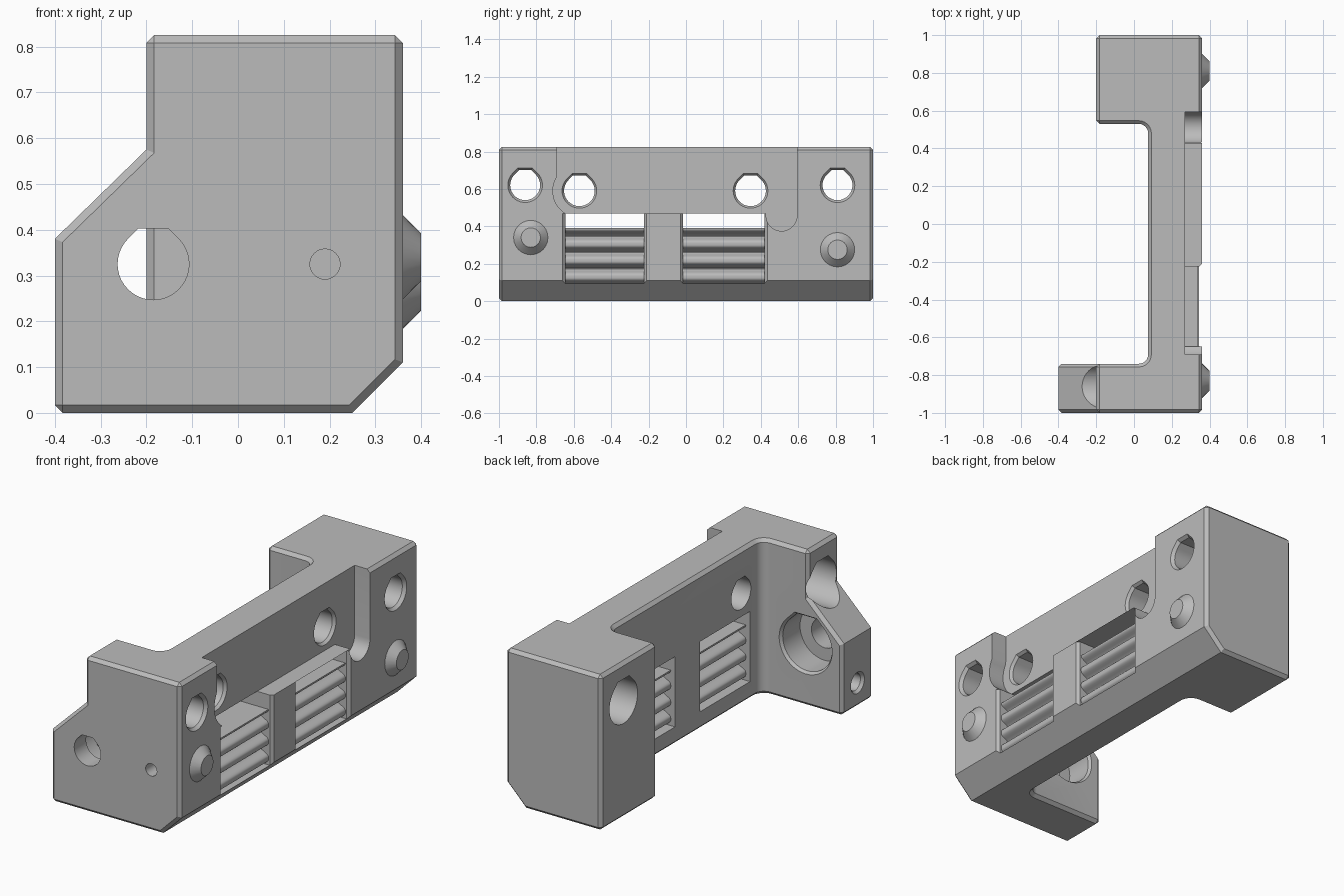
import bpy, bmesh, math
from mathutils import Vector

if "Cube" in bpy.data.objects:
    bpy.data.objects.remove(bpy.data.objects["Cube"], do_unlink=True)

grey = bpy.data.materials.new("plain grey")
grey.use_nodes = True
grey.diffuse_color = (0.5, 0.5, 0.5, 1)
grey.node_tree.nodes["Principled BSDF"].inputs["Base Color"].default_value = (0.5, 0.5, 0.5, 1)


def loft(name, rings):
    """Closed solid through matching rings of points."""
    bm = bmesh.new()
    loops = [[bm.verts.new(p) for p in ring] for ring in rings]
    n = len(loops[0])
    for a, b in zip(loops, loops[1:]):
        for i in range(n):
            bm.faces.new((a[i], a[(i + 1) % n], b[(i + 1) % n], b[i]))
    bm.faces.new(loops[0][::-1])
    bm.faces.new(loops[-1])
    bmesh.ops.recalc_face_normals(bm, faces=bm.faces)
    mesh = bpy.data.meshes.new(name)
    bm.to_mesh(mesh)
    bm.free()
    mesh.materials.append(grey)
    obj = bpy.data.objects.new(name, mesh)
    bpy.context.collection.objects.link(obj)
    return obj


def along_x(name, outline, x0, x1):
    return loft(name, [[(x, y, z) for y, z in outline] for x in (x0, x1)])


def along_y(name, outline, y0, y1):
    return loft(name, [[(x, y, z) for x, z in outline] for y in (y0, y1)])


def rect(a0, a1, b0, b1):
    return [(a0, b0), (a1, b0), (a1, b1), (a0, b1)]


def arc(cx, cy, r, start, end, steps=10):
    angles = [math.radians(start + (end - start) * i / steps) for i in range(steps + 1)]
    return [(cx + r * math.cos(t), cy + r * math.sin(t)) for t in angles]


def flat_top_hole(r):
    """Circle with a printable flat top."""
    k = r * math.tan(math.pi / 8)
    return [(k, r), (-k, r)] + arc(0, 0, r, 135, 405, 30)


def bore(axis, centre, sections, outline=flat_top_hole):
    """Stepped hole cutter: sections are (position, radius)."""
    a, b = centre
    rings = []
    for pos, r in sections:
        pts = [(a + u, b + v) for u, v in outline(r)]
        rings.append([(pos, u, v) if axis == "x" else (u, pos, v) for u, v in pts])
    return loft("cutter", rings)


def apply(obj, mod):
    bpy.context.view_layer.objects.active = obj
    bpy.ops.object.modifier_apply(modifier=mod.name)


def cut(obj, cutter):
    mod = obj.modifiers.new("cut", "BOOLEAN")
    mod.operation, mod.solver, mod.object = "DIFFERENCE", "EXACT", cutter
    apply(obj, mod)
    bpy.data.objects.remove(cutter, do_unlink=True)


# Body: side profile with a sloped foot
TOP, FACE, PLATE, BACK = 0.825, 0.36, 0.27, 0.075
body = along_y("carriage_body", [(-0.4, 0), (0.25, 0), (FACE, 0.11), (FACE, TOP),
                                 (-0.2, TOP), (-0.2, 0.575), (-0.4, 0.38)], -1, 1)

# Rear channel with rounded corners, and the shorter far block
channel = [(-1, -0.74)] + arc(BACK - 0.05, -0.69, 0.05, -90, 0, 6)
channel += arc(BACK - 0.05, 0.48, 0.05, 0, 90, 6) + [(-1, 0.53)]
cut(body, loft("cutter", [[(x, y, z) for x, y in channel] for z in (-1, 2)]))
cut(body, along_x("cutter", rect(0.3, 2, -1, 2), -1, -0.2))

# Chamfer the outer edges
bevel = body.modifiers.new("chamfer", "BEVEL")
bevel.width, bevel.segments = 0.017, 1
bevel.limit_method, bevel.angle_limit = "ANGLE", math.radians(50)
apply(body, bevel)

# Shallow front recess: curved end on one side, rounded slot on the other
recess = [(-0.69, 1), (-0.69, 0.68)] + arc(-0.57, 0.59, 0.142, 150, 236, 12)
recess += [(-0.65, 0.468), (0.428, 0.468)] + arc(0.511, 0.458, 0.083, 180, 360, 16) + [(0.594, 1)]
cut(body, along_x("cutter", recess, PLATE, 1))

# Two windows with flared front edges
WINDOWS = ((-0.645, -0.225), (-0.015, 0.42))
for y0, y1 in WINDOWS:
    rings = []
    for x, grow in ((-0.1, 0), (0.345, 0), (FACE + 0.005, 0.02)):
        rings.append([(x, y, z) for y, z in rect(y0 - grow, y1 + grow, 0.095, 0.468)])
    cut(body, loft("cutter", rings))

# Bolt holes through the end blocks, counterbored behind
for y in (-0.86, 0.81):
    cut(body, bore("x", (y, 0.62), [(-1, 0.118), (-0.02, 0.118), (-0.02, 0.08),
                                    (0.343, 0.08), (0.37, 0.1)]))

# Bolt holes through the plate
for y in (-0.57, 0.345):
    cut(body, bore("x", (y, 0.59), [(-0.1, 0.082), (0.255, 0.082), (0.28, 0.1)]))

# Cross hole in the foot, counterbored on the inner side
cut(body, bore("y", (-0.185, 0.325), [(-1.1, 0.078), (-0.9, 0.078), (-0.9, 0.145),
                                      (-0.755, 0.145), (-0.72, 0.17)]))


def round_hole(r):
    return arc(0, 0, r, 0, 345, 23)


# Small blind holes
cut(body, bore("y", (0.19, 0.325), [(-1.1, 0.033), (-0.8, 0.033)], round_hole))
cut(body, bore("x", (-0.87, 0.13), [(-0.41, 0.065), (-0.385, 0.045), (-0.15, 0.045)], round_hole))

# Locating cones on the front face
for name, y, z in (("near_locating_cone", -0.83, 0.34), ("far_locating_cone", 0.81, 0.275)):
    cone = bore("x", (y, z), [(0.35, 0.092), (FACE, 0.092), (0.4, 0.052)], round_hole)
    cone.name = name

# Ribbed grip blocks inside the windows
STEPS, Z0, Z1 = 56, 0.085, 0.39
heights = [Z0 + (Z1 - Z0) * i / STEPS for i in range(STEPS + 1)]


def groove(z):
    return 0.045 * math.cos(math.pi * (z - 0.35) / 0.088) ** 4


front = [(0.337 - groove(z), z) for z in heights]
rear = [(0.1 + groove(z), z) for z in reversed(heights)]
for name, (y0, y1) in zip(("near_grip_ribs", "far_grip_ribs"), WINDOWS):
    along_y(name, front + rear, y0 - 0.01, y1 + 0.01)

# Smooth round walls, keep edges sharp
for obj in bpy.context.collection.objects:
    if obj.type == "MESH":
        bpy.ops.object.select_all(action="DESELECT")
        obj.select_set(True)
        bpy.context.view_layer.objects.active = obj
        bpy.ops.object.shade_smooth_by_angle(angle=math.radians(28))
